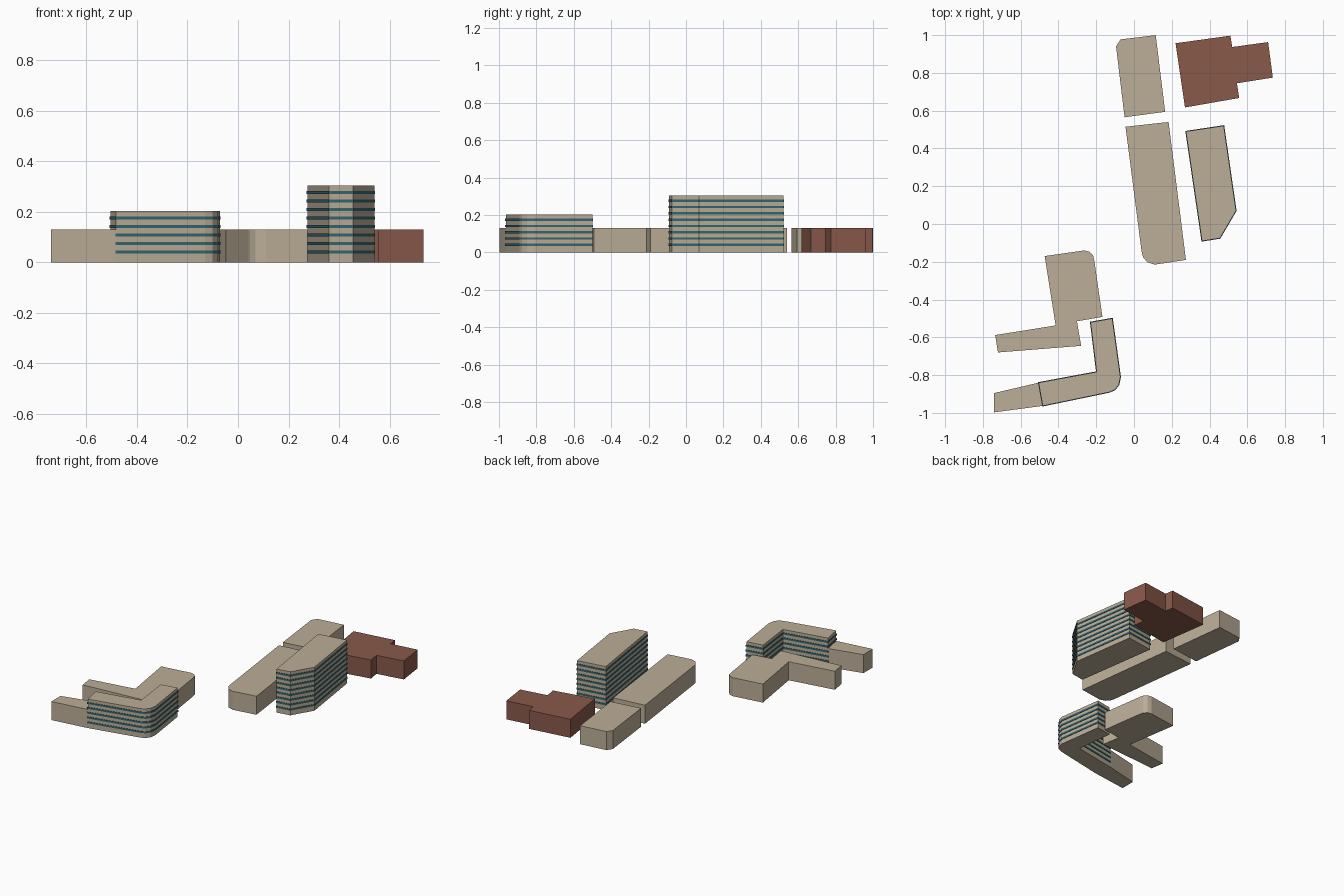
import bpy, bmesh
from mathutils import Vector

if "Cube" in bpy.data.objects:
    bpy.data.objects.remove(bpy.data.objects["Cube"])


def material(name, rgb):
    m = bpy.data.materials.new(name)
    m.diffuse_color = (*rgb, 1)
    m.use_nodes = True
    m.node_tree.nodes["Principled BSDF"].inputs["Base Color"].default_value = m.diffuse_color
    return m


STONE = material("stone", (0.50, 0.425, 0.31))
BRICK = material("brick", (0.25, 0.10, 0.068))
GLASS = material("window_glass", (0.035, 0.135, 0.17))


def finish(name, bm, mat):
    bmesh.ops.recalc_face_normals(bm, faces=bm.faces)
    me = bpy.data.meshes.new(name)
    bm.to_mesh(me)
    bm.free()
    me.materials.append(mat)
    ob = bpy.data.objects.new(name, me)
    bpy.context.collection.objects.link(ob)


def block(name, outline, height, mat=STONE):
    """Extrude a footprint up from the ground."""
    bm = bmesh.new()
    face = bm.faces.new([bm.verts.new((x, y, 0)) for x, y in outline])
    top = bmesh.ops.extrude_face_region(bm, geom=[face])["geom"]
    for v in top:
        if isinstance(v, bmesh.types.BMVert):
            v.co.z = height
    finish(name, bm, mat)


def offset(outline, d):
    """Mitred outward offset of a closed outline."""
    pts = [Vector(p) for p in outline]
    n = len(pts)
    area = sum(pts[i - 1].x * pts[i].y - pts[i].x * pts[i - 1].y for i in range(n))
    s = 1 if area > 0 else -1
    out = []
    for i, p in enumerate(pts):
        a = (p - pts[i - 1]).normalized()
        b = (pts[(i + 1) % n] - p).normalized()
        na, nb = Vector((a.y, -a.x)) * s, Vector((b.y, -b.x)) * s
        out.append(p + (na + nb) * (d / (1 + na.dot(nb))))
    return out


def window_bands(name, outline, count):
    """Thin glass strips around the walls, one per storey."""
    outer, n = offset(outline, 0.003), len(outline)
    bm = bmesh.new()
    for k in range(count):
        z = 0.04 + k * 0.0337
        rings = [[bm.verts.new((p[0], p[1], h)) for p in ring]
                 for ring, h in ((outline, z - 0.006), (outer, z - 0.006),
                                 (outer, z + 0.006), (outline, z + 0.006))]
        for r in range(4):
            a, b = rings[r], rings[(r + 1) % 4]
            for i in range(n):
                j = (i + 1) % n
                bm.faces.new((a[i], a[j], b[j], b[i]))
    finish(name, bm, GLASS)


LOW = 0.129

# northern low blocks
block("north_block", [(-0.05, 0.565), (0.165, 0.594), (0.115, 1.0),
                      (-0.072, 0.977), (-0.095, 0.94)], LOW)
block("long_block", [(-0.045, 0.515), (0.04, -0.145), (0.048, -0.175), (0.07, -0.202),
                     (0.11, -0.215), (0.275, -0.19), (0.183, 0.54)], LOW)
block("brick_block", [(0.22, 0.957), (0.27, 0.617), (0.557, 0.667), (0.545, 0.745),
                      (0.735, 0.775), (0.71, 0.963), (0.52, 0.937), (0.51, 0.997)], LOW, BRICK)

# tall tower with window strips
tower = [(0.275, 0.49), (0.36, -0.09), (0.455, -0.075), (0.54, 0.07), (0.475, 0.52)]
block("tower", tower, 0.303)
window_bands("tower_windows", tower, 8)

# southern L-shaped blocks
block("south_low_block", [(-0.473, -0.17), (-0.415, -0.537), (-0.735, -0.588), (-0.72, -0.68),
                          (-0.28, -0.645), (-0.302, -0.515), (-0.167, -0.492), (-0.21, -0.195),
                          (-0.217, -0.165), (-0.237, -0.146), (-0.265, -0.14)], LOW)
corner = [(-0.23, -0.52), (-0.198, -0.783), (-0.505, -0.84), (-0.483, -0.963),
          (-0.13, -0.89), (-0.1, -0.877), (-0.08, -0.85), (-0.072, -0.81), (-0.115, -0.5)]
block("corner_block", corner, 0.202)
window_bands("corner_block_windows", corner, 5)
block("corner_annex", [(-0.74, -0.895), (-0.74, -0.997), (-0.483, -0.963), (-0.505, -0.84)], LOW)
